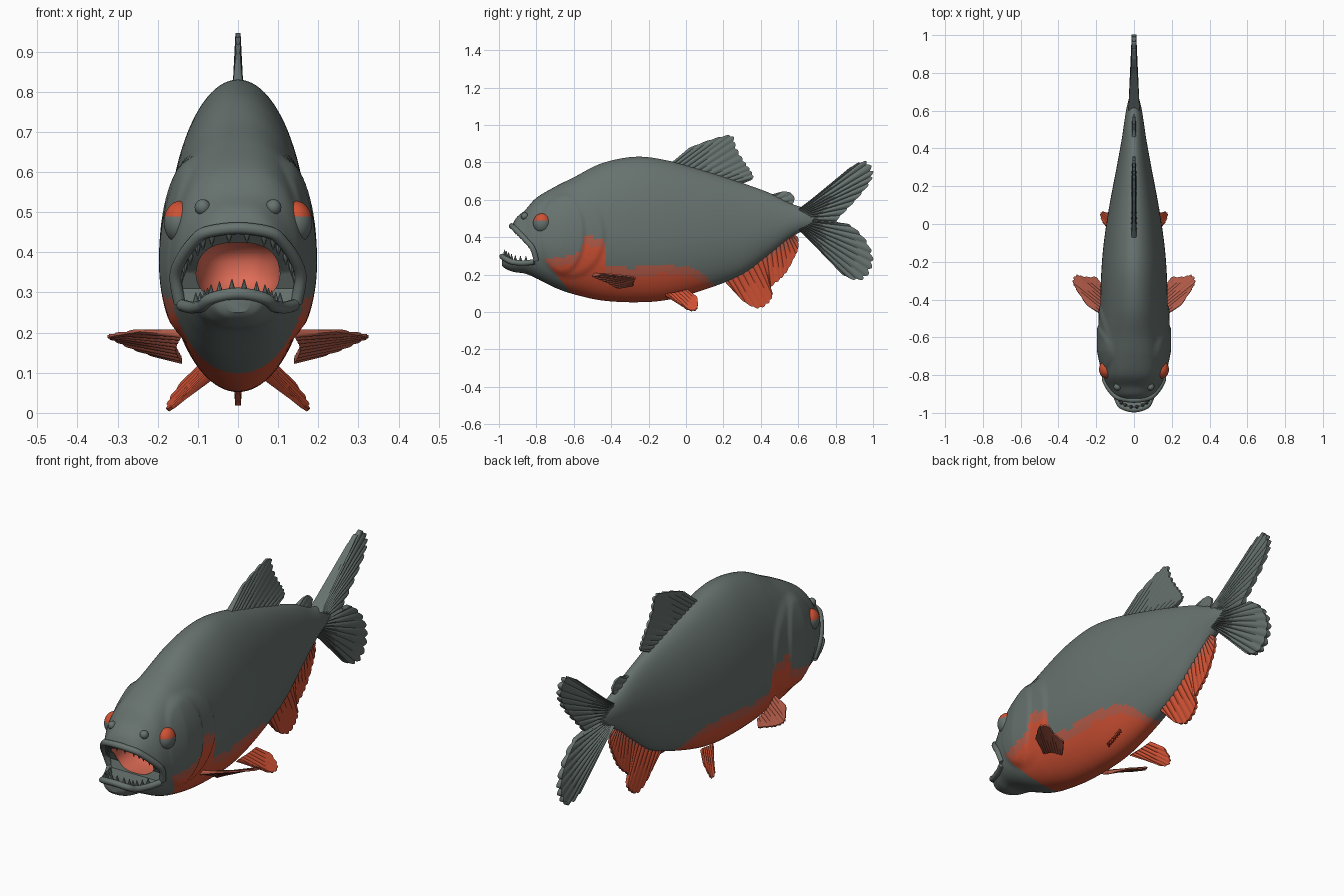
import bpy, bmesh, math
from mathutils import Vector, Matrix

if "Cube" in bpy.data.objects:
    bpy.data.objects.remove(bpy.data.objects["Cube"])


def material(name, rgb):
    m = bpy.data.materials.new(name)
    m.diffuse_color = (*rgb, 1)
    m.use_nodes = True
    m.node_tree.nodes["Principled BSDF"].inputs["Base Color"].default_value = m.diffuse_color
    return m


GREY = material("slate grey", (.135, .168, .155))
RED = material("belly red", (.62, .082, .034))
DULL = material("dull red", (.45, .105, .065))
MOUTH = material("mouth red", (.74, .15, .095))


def cat(pts, t):
    """Catmull-Rom point on a list of tuples, t from 0 to 1."""
    n = len(pts) - 1
    i = min(int(t * n), n - 1)
    f = t * n - i
    p = [pts[max(0, min(n, i + k))] for k in (-1, 0, 1, 2)]
    return tuple(.5 * (2 * b + (c - a) * f + (2 * a - 5 * b + 4 * c - d) * f * f
                       + (3 * b - a - 3 * c + d) * f ** 3) for a, b, c, d in zip(*p))


def finish(name, bm, mats, rule=None, angle=40):
    bmesh.ops.recalc_face_normals(bm, faces=bm.faces)
    me = bpy.data.meshes.new(name)
    bm.to_mesh(me)
    bm.free()
    ob = bpy.data.objects.new(name, me)
    bpy.context.collection.objects.link(ob)
    for m in mats:
        me.materials.append(m)
    paint(ob, rule)
    activate(ob)
    bpy.ops.object.shade_smooth_by_angle(angle=math.radians(angle))
    return ob


def paint(ob, rule):
    if rule:
        for p in ob.data.polygons:
            p.material_index = rule(p.center)


def activate(ob):
    bpy.ops.object.select_all(action='DESELECT')
    ob.select_set(True)
    bpy.context.view_layer.objects.active = ob


def loft(rings):
    bm = bmesh.new()
    vs = [[bm.verts.new(p) for p in r] for r in rings]
    n = len(rings[0])
    for a, b in zip(vs, vs[1:]):
        for j in range(n):
            k = (j + 1) % n
            bm.faces.new((a[j], a[k], b[k], b[j]))
    bm.faces.new(vs[0])
    bm.faces.new(vs[-1][::-1])
    return bm


# Body: stations of y, top, bottom, half width
STATIONS = [(-.985, .30, .25, .03), (-.97, .335, .235, .06), (-.94, .43, .22, .09),
            (-.91, .50, .212, .115), (-.86, .545, .205, .14), (-.80, .61, .18, .163),
            (-.70, .67, .13, .178), (-.60, .72, .095, .181), (-.45, .795, .062, .179),
            (-.27, .83, .052, .174), (-.10, .81, .065, .16), (.10, .755, .12, .13),
            (.30, .69, .20, .092), (.45, .635, .31, .065), (.55, .585, .39, .05),
            (.62, .56, .43, .038), (.70, .54, .45, .018)]
ROWS = [cat(STATIONS, i / 240) for i in range(241)]


def power(y):
    return .75 + .25 * max(0, min(1, (y + .8) / .3))


def body_x(y, z):
    """Half width of the body at a point seen from the side."""
    _, top, bot, w = min(ROWS, key=lambda r: abs(r[0] - y))
    zc = bot + .45 * (top - bot)
    s = (z - zc) / (top - zc if z > zc else zc - bot)
    return w * max(0, 1 - s * s) ** (power(y) / 2)


def gill_bump(y, z):
    total = 0
    for cy, cz, ry, rz in ((-.66, .42, .12, .22), (-.62, .41, .19, .23)):
        d = math.hypot((y - cy) / ry, (z - cz) / rz)
        total += .008 * max(0, min(1, (1 - d) / .08)) * max(0, min(1, (y + .82) / .15))
    return total


rings = []
for y, top, bot, w in ROWS:
    zc = bot + .45 * (top - bot)
    ring = []
    for j in range(96):
        a = 2 * math.pi * j / 96
        c, s = math.cos(a), math.sin(a)
        z = zc + (top - zc if s > 0 else zc - bot) * s
        x = w * abs(c) ** power(y) + gill_bump(y, z) * min(1, abs(c) * 2)
        ring.append((math.copysign(x, c), y, z))
    rings.append(ring)
body = finish("body", loft(rings), (GREY, RED, DULL, MOUTH))

# Mouth: a wedge between the jaws and a rounded throat, cut from the body
WEDGE = [(-1.1, .30), (-.985, .295), (-.93, .272), (-.87, .268), (-.81, .272), (-.80, .31),
         (-.82, .35), (-.86, .385), (-.90, .425), (-.93, .455), (-1.1, .50)]
wedge = finish("mouth_wedge", loft([[(x, y, z) for y, z in WEDGE] for x in (-.3, .3)]), (GREY,))
THROAT, SIZE = Vector((0, -.75, .36)), Vector((.108, .2, .084))
bm = bmesh.new()
bmesh.ops.create_uvsphere(bm, u_segments=40, v_segments=24, radius=1)
for v in bm.verts:
    v.co = Vector([math.copysign(abs(k) ** .8, k) * s for k, s in zip(v.co, SIZE)]) + THROAT
throat = finish("throat", bm, (GREY,))
for cutter in (wedge, throat):
    mod = body.modifiers.new("cut", 'BOOLEAN')
    mod.operation, mod.solver, mod.object = 'DIFFERENCE', 'EXACT', cutter
    activate(body)
    bpy.ops.object.modifier_apply(modifier=mod.name)
    bpy.data.objects.remove(cutter)

# Upper limit of the red belly along the body
LIMIT = [(-.78, .28), (-.62, .30), (-.56, .33), (-.54, .40), (-.435, .40), (-.425, .25),
         (-.30, .235), (-.10, .25), (.03, .24), (.10, .20), (.16, .13), (.20, 0)]


def body_rule(c):
    d = sum(abs((a - b) / s) ** 2.5 for a, b, s in zip(c, THROAT, SIZE))
    if abs(d - 1) < .06 and abs(c.x) < .112 and -.96 < c.y < -.54 and .27 < c.z < .45:
        return 3
    if c.y < -.75 + (.27 - c.z) * .8:
        return 0
    for (y0, z0), (y1, z1) in zip(LIMIT, LIMIT[1:]):
        if y0 <= c.y < y1:
            z = z0 + (z1 - z0) * (c.y - y0) / (y1 - y0)
            return 0 if c.z > z else 2 if c.z > z - .045 else 1
    return 0


while len(body.data.materials) > 4:
    body.data.materials.pop()
paint(body, body_rule)
activate(body)
bpy.ops.object.shade_smooth_by_angle(angle=math.radians(40))


# Lips and teeth follow the cut edges of the jaws
def jaw(name, side, front, radius, up, count):
    half = [(body_x(y, z), y, z) for y, z in side]
    path = half + [(0, *front)] + [(-x, y, z) for x, y, z in half[::-1]]
    cu = bpy.data.curves.new(name + "_lip", 'CURVE')
    cu.dimensions, cu.bevel_depth, cu.bevel_resolution = '3D', radius, 3
    cu.use_fill_caps = True
    sp = cu.splines.new('POLY')
    sp.points.add(48)
    for i, p in enumerate(sp.points):
        p.co = (*cat(path, i / 48), 1)
    cu.materials.append(GREY)
    lip = bpy.data.objects.new(name + "_lip", cu)
    bpy.context.collection.objects.link(lip)
    activate(lip)
    bpy.ops.object.convert(target='MESH')
    bpy.ops.object.shade_smooth_by_angle(angle=math.radians(50))
    bm = bmesh.new()
    for i in range(count):
        x, y, z = cat(path, .12 + .76 * i / (count - 1))
        m = Matrix.Translation((x * .93, y + .012, z + up * .02))
        if up < 0:
            m = m @ Matrix.Rotation(math.pi, 4, 'X')
        bmesh.ops.create_cone(bm, cap_ends=True, segments=8, radius1=.011, radius2=.001,
                              depth=.035, matrix=m)
    finish(name + "_teeth", bm, (GREY,))


jaw("upper", [(-.80, .275), (-.82, .34), (-.86, .388), (-.90, .43), (-.92, .45)],
    (-.932, .46), .015, -1, 14)
jaw("lower", [(-.81, .268), (-.87, .262), (-.93, .268), (-.965, .285)],
    (-.983, .297), .015, 1, 14)

# Eyes with a red upper part, and nostrils
for s, side in ((1, "right"), (-1, "left")):
    bm = bmesh.new()
    bmesh.ops.create_uvsphere(bm, u_segments=32, v_segments=24, radius=.05,
                              matrix=Matrix.Translation((s * .145, -.77, .475))
                              @ Matrix.Diagonal((.8, .95, 1.05, 1)))
    finish(side + "_eye", bm, (GREY, RED), lambda c: int(c.z > .488))
    bm = bmesh.new()
    bmesh.ops.create_uvsphere(bm, u_segments=16, v_segments=12, radius=.02,
                              matrix=Matrix.Translation((s * .088, -.862, .512)))
    finish(side + "_nostril", bm, (GREY,))


# Fins: rays lofted from a base line to a ragged outer edge
def fin(name, base, tips, normal, thick, rays, mats, rule=None):
    if len(base[0]) == 2:
        base, tips = [[(0, *p) for p in line] for line in (base, tips)]
    n = Vector(normal).normalized()
    rings, nu = [], rays * 6
    for i in range(nu + 1):
        b, t = Vector(cat(base, i / nu)), Vector(cat(tips, i / nu))
        ray = abs(math.sin(math.pi * rays * i / nu))
        t = b.lerp(t, .96 + .04 * ray)
        row = [(b.lerp(t, k / 8), n * thick * (1 - .075 * k) * (.6 + .4 * ray)) for k in range(9)]
        rings.append([p + o for p, o in row] + [p - o for p, o in row[::-1]])
    finish(name, loft(rings), mats, rule, 50)


X = (1, 0, 0)
fin("dorsal_fin", [(-.10, .78), (0, .75), (.15, .70), (.28, .67)],
    [(.02, .88), (.14, .925), (.245, .945), (.27, .88), (.31, .81), (.345, .76), (.36, .715),
     (.31, .69)], X, .016, 14, (GREY,))
fin("adipose_fin", [(.43, .62), (.54, .575)],
    [(.48, .635), (.53, .645), (.57, .63), (.58, .595), (.56, .57)], X, .014, 4, (GREY,))
fin("tail_fin", [(.60, .55), (.62, .495), (.60, .44)],
    [(.80, .70), (.88, .775), (.96, .808), (1.0, .76), (.99, .70), (.93, .62), (.86, .545),
     (.81, .485), (.88, .465), (.96, .39), (1.0, .30), (.99, .225), (.94, .17), (.85, .19),
     (.77, .275)], X, .03, 24, (GREY,))
fin("anal_fin", [(.20, .17), (.35, .26), (.50, .38), (.57, .42)],
    [(.26, .105), (.315, .05), (.385, .018), (.44, .045), (.465, .09), (.455, .13), (.50, .17),
     (.54, .215), (.58, .29), (.60, .34), (.60, .40)], X, .018, 18, (RED, DULL),
    lambda c: int(c.z > .165 + (c.y - .25) * .62))

for s, side in ((1, "right"), (-1, "left")):
    def flip(pts):
        return [(s * x, y, z) for x, y, z in pts]
    fin(side + "_pectoral_fin", flip([(.14, -.50, .20), (.155, -.42, .165), (.14, -.36, .13)]),
        flip([(.25, -.43, .205), (.31, -.34, .195), (.325, -.30, .19), (.305, -.27, .18),
              (.26, -.28, .16), (.20, -.28, .14)]), (0, .4, .9), .011, 9, (DULL,))
    fin(side + "_pelvic_fin", flip([(.07, -.11, .09), (.08, -.05, .10), (.09, .01, .115)]),
        flip([(.13, -.03, .04), (.165, .01, .012), (.177, .05, .008), (.168, .065, .035),
              (.135, .06, .08)]), (s * .66, 0, .75), .011, 7, (RED,))
